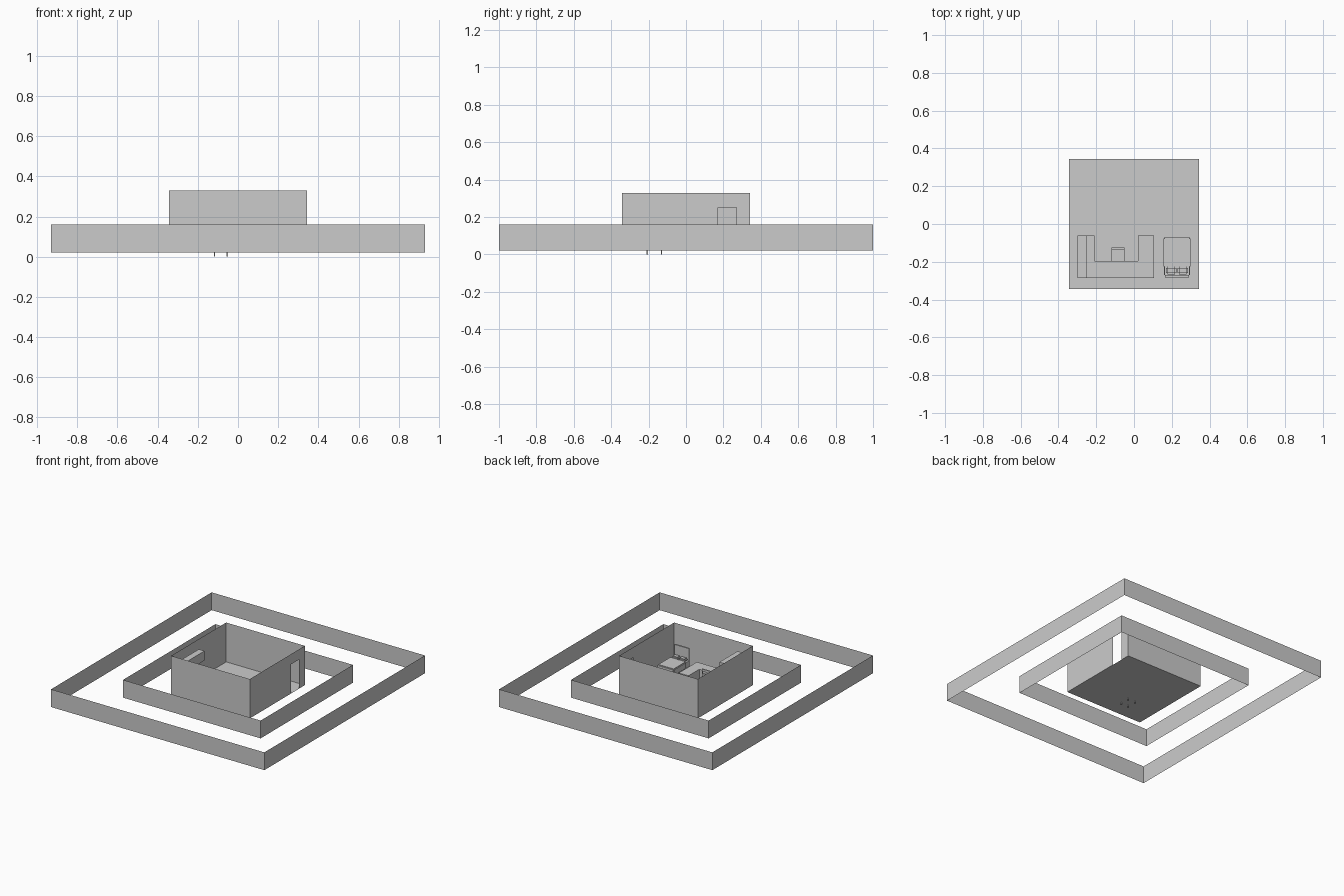
import bpy
import bmesh
from mathutils import Matrix, Vector

cube = bpy.data.objects.get("Cube")
if cube:
    bpy.data.objects.remove(cube, do_unlink=True)

grey = bpy.data.materials.new("plain_grey")
grey.use_nodes = True
grey.diffuse_color = (0.6, 0.6, 0.6, 1)
grey.node_tree.nodes["Principled BSDF"].inputs["Base Color"].default_value = (0.6, 0.6, 0.6, 1)


def finish(name, bm):
    mesh = bpy.data.meshes.new(name)
    bm.to_mesh(mesh)
    bm.free()
    mesh.materials.append(grey)
    obj = bpy.data.objects.new(name, mesh)
    bpy.context.collection.objects.link(obj)
    return obj


def box(name, x, y, z, bevel=0):
    """Block spanning the given x, y and z ranges."""
    lo, hi = Vector((x[0], y[0], z[0])), Vector((x[1], y[1], z[1]))
    bm = bmesh.new()
    bmesh.ops.create_cube(bm, size=1, matrix=Matrix.Translation((lo + hi) / 2)
                          @ Matrix.Diagonal((*(hi - lo), 1)))
    if bevel:
        bmesh.ops.bevel(bm, geom=bm.edges[:], offset=bevel, segments=2, affect='EDGES')
    return finish(name, bm)


def prism(name, outline, z):
    """Upright solid from a plan outline."""
    bm = bmesh.new()
    face = bm.faces.new([bm.verts.new((x, y, z[0])) for x, y in outline])
    top = bmesh.ops.extrude_face_region(bm, geom=[face])["geom"]
    bmesh.ops.translate(bm, vec=(0, 0, z[1] - z[0]),
                        verts=[v for v in top if isinstance(v, bmesh.types.BMVert)])
    bmesh.ops.recalc_face_normals(bm, faces=bm.faces[:])
    return finish(name, bm)


def sheet(name, corners):
    bm = bmesh.new()
    bm.faces.new([bm.verts.new(c) for c in corners])
    return finish(name, bm)


def fence(name, hx, hy, z):
    """Single-sheet rectangular enclosure, open above and below."""
    bm = bmesh.new()
    plan = [(-hx, -hy), (hx, -hy), (hx, hy), (-hx, hy)]
    rows = [[bm.verts.new((x, y, h)) for x, y in plan] for h in z]
    for i in range(4):
        j = (i + 1) % 4
        bm.faces.new((rows[0][i], rows[0][j], rows[1][j], rows[1][i]))
    return finish(name, bm)


# Two boundary walls
FLOOR, TOP = 0.02, 0.33
fence("outer_boundary_wall", 0.93, 1.0, (FLOOR, 0.16))
fence("inner_boundary_wall", 0.6, 0.575, (FLOOR, 0.16))

# Room: floor, three plain walls, and a wall with a doorway
W = 0.343
sheet("floor", [(-W, -W, FLOOR), (W, -W, FLOOR), (W, W, FLOOR), (-W, W, FLOOR)])
for name, a, b in (("front_wall", (-W, -W), (W, -W)),
                   ("back_wall", (W, W), (-W, W)),
                   ("right_wall", (-W, W), (-W, -W))):
    sheet(name, [(*a, FLOOR), (*b, FLOOR), (*b, TOP), (*a, TOP)])
door_profile = [(-W, FLOOR), (-W, TOP), (W, TOP), (W, FLOOR),
                (0.27, FLOOR), (0.27, 0.25), (0.17, 0.25), (0.17, FLOOR)]
sheet("doorway_wall", [(W, y, z) for y, z in reversed(door_profile)])

# Kitchen: U-shaped counter and wall cabinet
prism("counter", [(-0.30, -0.285), (0.105, -0.285), (0.105, -0.06), (0.02, -0.06),
                  (0.02, -0.195), (-0.21, -0.195), (-0.21, -0.06), (-0.30, -0.06)],
      (FLOOR, 0.105))
box("wall_cabinet", (-0.30, -0.25), (-0.285, -0.06), (0.21, 0.285))

# Chair tucked under the counter
box("chair_seat", (-0.12, -0.05), (-0.21, -0.125), (0.065, 0.073))
for x in (-0.12, -0.056):
    for y in (-0.21, -0.133):
        high = 0.15 if y > -0.2 else 0.066
        box("chair_leg", (x, x + 0.006), (y, y + 0.006), (0, high))
for z in (0.10, 0.135):
    box("chair_back_rail", (-0.12, -0.05), (-0.134, -0.125), (z, z + 0.018))

# Bed
box("bed_frame", (0.158, 0.297), (-0.27, -0.075), (0.035, 0.06))
box("mattress", (0.155, 0.30), (-0.23, -0.07), (0.06, 0.115), 0.006)
box("mattress_head", (0.162, 0.293), (-0.27, -0.228), (0.06, 0.105))
box("headboard", (0.165, 0.29), (-0.282, -0.27), (FLOOR, 0.20))
for x in (0.17, 0.23):
    box("pillow", (x, x + 0.055), (-0.268, -0.224), (0.105, 0.128), 0.008)
for x in (0.16, 0.283):
    for y in (-0.265, -0.09):
        box("bed_leg", (x, x + 0.012), (y, y + 0.012), (FLOOR, 0.036))
